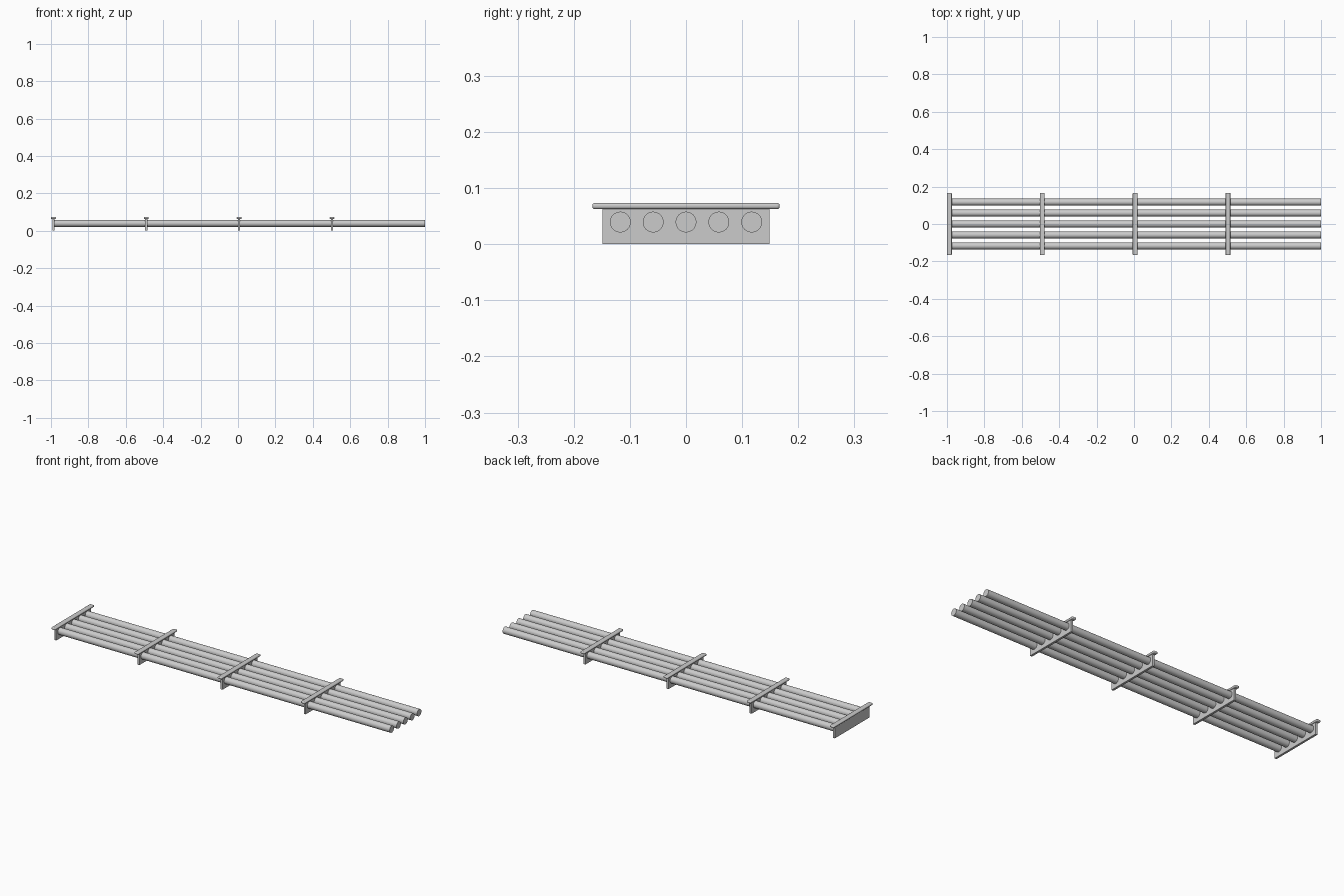
import bpy, math

if "Cube" in bpy.data.objects:
    bpy.data.objects.remove(bpy.data.objects["Cube"])

SPACING = 0.4965
FIRST_X = -0.987


def box(name, center, size, bevel=0.0):
    bpy.ops.mesh.primitive_cube_add(size=1, location=center)
    ob = bpy.context.object
    ob.name = name
    ob.scale = size
    bpy.ops.object.transform_apply(location=False, rotation=False, scale=True)
    if bevel:
        m = ob.modifiers.new("rounded_edges", 'BEVEL')
        m.width = bevel
        m.segments = 4
        bpy.ops.object.shade_smooth_by_angle(angle=math.radians(40))
    return ob


# Upright cross plates, each with a rounded cap strip
for i in range(4):
    x = FIRST_X + i * SPACING
    box(f"cross_plate_{i + 1}", (x, 0, 0.032), (0.012, 0.298, 0.064), 0.0008)
    box(f"cap_strip_{i + 1}", (x, 0, 0.068), (0.026, 0.334, 0.011), 0.0048)

# Five parallel rods, running from the end plate to the open end
start, end = FIRST_X, 1.0
for i in range(5):
    bpy.ops.mesh.primitive_cylinder_add(
        vertices=32, radius=0.0185, depth=end - start,
        location=((start + end) / 2, (i - 2) * 0.0585, 0.0395),
        rotation=(0, math.pi / 2, 0))
    rod = bpy.context.object
    rod.name = f"rod_{i + 1}"
    bpy.ops.object.shade_smooth_by_angle(angle=math.radians(40))
